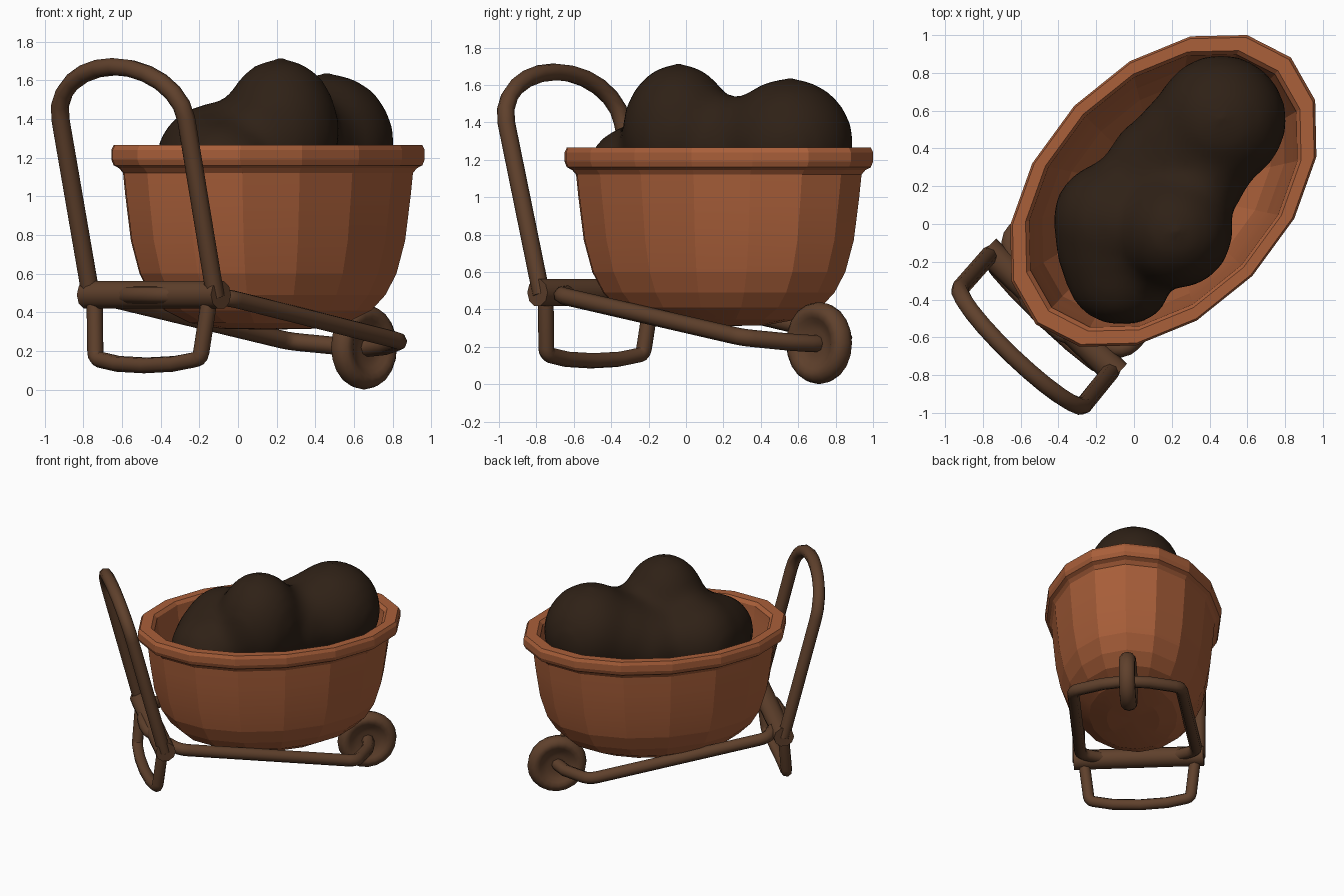
import bpy, bmesh, math
from mathutils import Vector, Matrix

if "Cube" in bpy.data.objects:
    bpy.data.objects.remove(bpy.data.objects["Cube"])

TURN = math.radians(46.3)   # the cart's long axis runs diagonally


def material(name, rgb):
    m = bpy.data.materials.new(name)
    m.diffuse_color = (*rgb, 1)
    m.use_nodes = True
    m.node_tree.nodes["Principled BSDF"].inputs["Base Color"].default_value = m.diffuse_color
    return m


CLAY = material("clay", (0.40, 0.115, 0.042))
WOOD = material("wood", (0.115, 0.052, 0.025))
SOIL = material("soil", (0.028, 0.015, 0.008))


def finish(ob, angle):
    bpy.ops.object.select_all(action='DESELECT')
    ob.select_set(True)
    bpy.context.view_layer.objects.active = ob
    bpy.ops.object.shade_smooth_by_angle(angle=math.radians(angle))


def add_mesh(name, bm, mat, smooth_angle, turn=TURN):
    bmesh.ops.recalc_face_normals(bm, faces=bm.faces)
    me = bpy.data.meshes.new(name)
    bm.to_mesh(me)
    bm.free()
    me.materials.append(mat)
    ob = bpy.data.objects.new(name, me)
    bpy.context.collection.objects.link(ob)
    ob.rotation_euler.z = turn
    finish(ob, smooth_angle)
    return ob


def lathe(name, profile, sides, matrix, mat, smooth_angle):
    """Spin (radius, height) points round z, then apply the matrix."""
    bm = bmesh.new()
    rings = []
    for r, h in profile:
        count = sides if r > 0 else 1
        rings.append([bm.verts.new((r * math.cos(math.tau * i / sides),
                                    r * math.sin(math.tau * i / sides), h))
                      for i in range(count)])
    for a, b in zip(rings, rings[1:]):
        for i in range(sides):
            j = (i + 1) % sides
            quad = [a[i % len(a)], a[j % len(a)], b[j % len(b)], b[i % len(b)]]
            bm.faces.new(list(dict.fromkeys(quad)))
    bm.transform(matrix)
    return add_mesh(name, bm, mat, smooth_angle)


def round_corners(points, closed, size):
    """Replace sharp corners of a path by short curves."""
    pts = [Vector(p) for p in points]
    out = []
    for i, p in enumerate(pts):
        if not closed and i in (0, len(pts) - 1):
            out.append(p)
            continue
        a, b = pts[i - 1] - p, pts[(i + 1) % len(pts)] - p
        if math.pi - a.angle(b) < 0.45:
            out.append(p)
            continue
        p0, p1 = p + a.normalized() * size, p + b.normalized() * size
        for t in (0, 0.33, 0.67, 1):
            out.append(p0 * (1 - t) ** 2 + p * 2 * t * (1 - t) + p1 * t * t)
    return out


def tube(name, points, radius, closed=False, corner=0.06):
    cu = bpy.data.curves.new(name, 'CURVE')
    cu.dimensions = '3D'
    cu.bevel_depth = radius
    cu.bevel_resolution = 2
    cu.use_fill_caps = True
    path = round_corners(points, closed, corner)
    sp = cu.splines.new('POLY')
    sp.points.add(len(path) - 1)
    for p, co in zip(sp.points, path):
        p.co = (*co, 1)
    sp.use_cyclic_u = closed
    cu.materials.append(WOOD)
    ob = bpy.data.objects.new(name, cu)
    bpy.context.collection.objects.link(ob)
    ob.rotation_euler.z = TURN
    bpy.ops.object.select_all(action='DESELECT')
    ob.select_set(True)
    bpy.context.view_layer.objects.active = ob
    bpy.ops.object.convert(target='MESH')
    finish(bpy.context.object, 50)


# Oval tub with a rolled rim, open on top
tub = [(0, .31), (.3, .315), (.5, .345), (.66, .41), (.75, .49), (.82, .6), (.875, .77),
       (.91, 1.0), (.925, 1.12), (.95, 1.145), (.985, 1.16), (1, 1.19), (1, 1.24),
       (.985, 1.265), (.90, 1.265), (.875, 1.24), (.865, 1.15), (.83, 1.0),
       (.79, .77), (.70, .57), (.5, .43), (0, .38)]
lathe("tub", tub, 16,
      Matrix.Translation((.234, .009, 0)) @ Matrix.Diagonal((.977, .652, 1, 1)),
      CLAY, 10)

# Wheel with softly dished sides
half = [(0, .02), (.07, .022), (.11, .032), (.135, .05), (.16, .06), (.185, .057),
        (.21, .035), (.22, 0)]
wheel = half + [(r, -h) for r, h in reversed(half[:-1])]
lathe("wheel", wheel, 20,
      Matrix.Translation((.965, .02, .22)) @ Matrix.Rotation(math.pi / 2, 4, 'X'), WOOD, 60)

# Thick crossbar at the handle end
lathe("crossbar", [(0, -.48), (.075, -.48), (.075, .48), (0, .48)], 10,
      Matrix.Translation((-.635, -.005, .49)) @ Matrix.Rotation(math.pi / 2, 4, 'X'), WOOD, 40)

# Closed frame loop: wheel axle, side rails and bowed rear end
side = [(.975, 0, .215), (.93, .17, .225), (.80, .40, .25), (-.52, .43, .475),
        (-.62, .26, .488), (-.685, .12, .49), (-.695, 0, .49)]
frame = side + [(x, -y, z) for x, y, z in reversed(side[1:-1])]
tube("frame_rails", frame, .046, closed=True)

# Tall arched push handle
arch = []
for i in range(13):
    a = math.pi * i / 12
    h = .27 * math.sin(a)
    arch.append((-.88 - .26 * h, .45 * math.cos(a) - .02, 1.40 + h))
tube("push_handle", [(-.64, .44, .48)] + arch + [(-.64, -.45, .48)], .047)

# Bent resting foot under the crossbar
foot = [(-.645, .41, .46), (-.675, .375, .16), (-.69, .2, .133), (-.695, 0, .125)]
tube("rest_foot", foot + [(x, -y, z) for x, y, z in reversed(foot[:-1])], .042, corner=.035)

# Soil heap: overlapping lumps fused into one soft surface
lumps = [(.46, .55, 1.28, .355, .365), (.22, -.04, 1.34, .31, .385),
         (-.12, .02, 1.17, .32, .32), (-.08, -.25, 1.12, .295, .28),
         (.15, .28, 1.16, .31, .30), (.36, .26, 1.24, .25, .30),
         (-.12, -.12, 1.14, .30, .30), (.30, .41, 1.22, .32, .32),
         (.05, .0, 1.20, .32, .31), (-.02, -.32, 1.10, .22, .25)]
bm = bmesh.new()
for x, y, z, r, rz in lumps:
    bmesh.ops.create_icosphere(
        bm, subdivisions=3, radius=1,
        matrix=Matrix.Translation((x, y, z)) @ Matrix.Diagonal((r, r, rz, 1)))
soil = add_mesh("soil_heap", bm, SOIL, 180, turn=0)
remesh = soil.modifiers.new("fuse", 'REMESH')
remesh.mode = 'VOXEL'
remesh.voxel_size = .04
remesh.use_smooth_shade = True
soften = soil.modifiers.new("soften", 'SMOOTH')
soften.factor = .5
soften.iterations = 22
